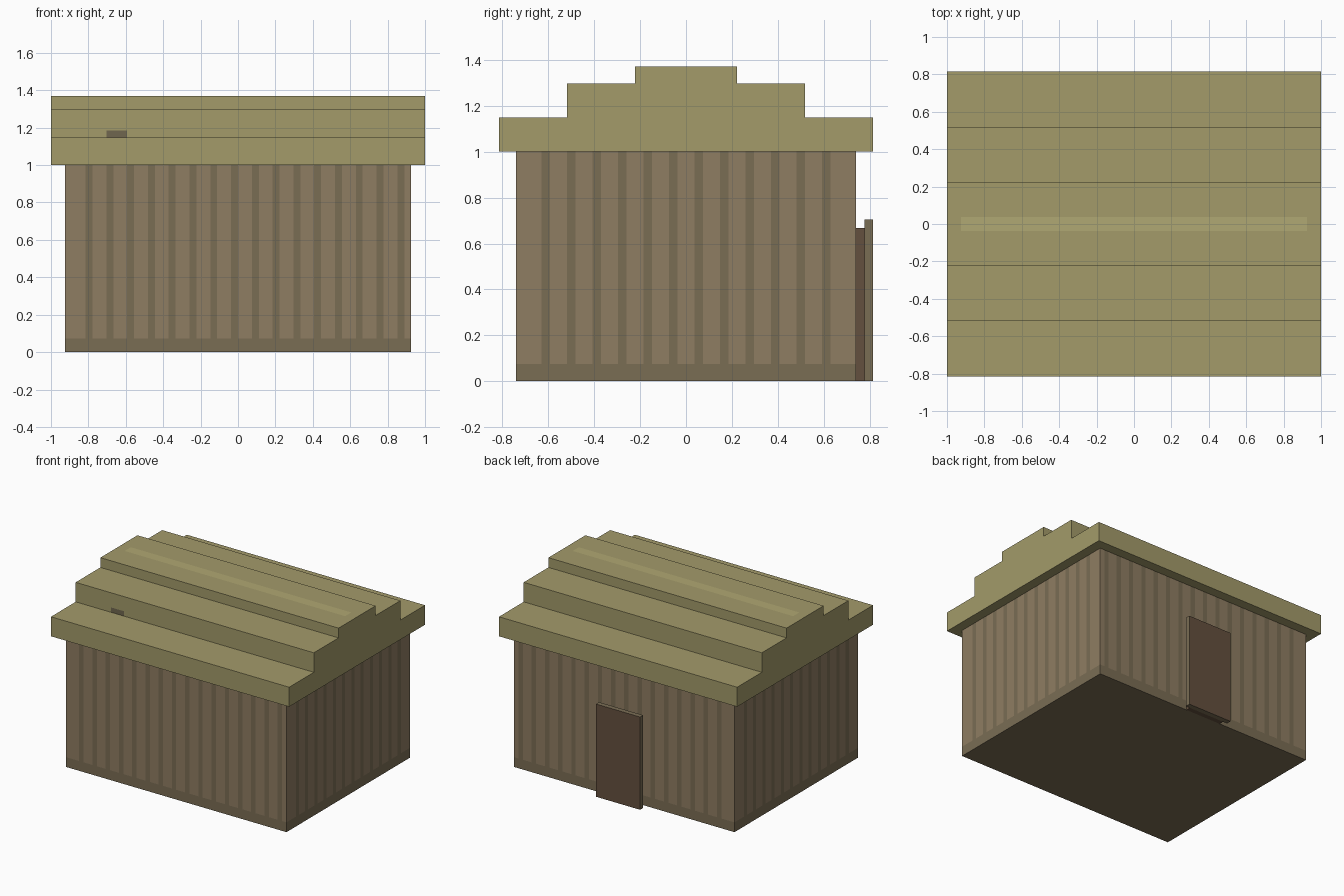
import bpy, bmesh
from mathutils import Vector

if "Cube" in bpy.data.objects:
    bpy.data.objects.remove(bpy.data.objects["Cube"])

U = 1 / 27  # one block; the whole model sits on this grid


def mat(name, r, g, b):
    m = bpy.data.materials.new(name)
    lin = [((c / 255 + 0.055) / 1.055) ** 2.4 for c in (r, g, b)]
    m.diffuse_color = (*lin, 1)
    m.use_nodes = True
    m.node_tree.nodes["Principled BSDF"].inputs["Base Color"].default_value = m.diffuse_color
    return m


WALL = mat("wall_boards", 143, 125, 98)
TRIM = mat("board_gaps", 122, 109, 84)
ROOF = mat("thatch", 163, 155, 106)
RIDGE = mat("ridge_thatch", 176, 168, 115)
VENT = mat("vent_dark", 112, 102, 78)
DOOR = mat("door_wood", 100, 80, 62)


def build(name, profile, x0, x1, mats, cuts=(), paint=None):
    """Extrude a (y, z) profile along x, slice it, then colour faces."""
    bm = bmesh.new()
    face = bm.faces.new([bm.verts.new((x0, y, z)) for y, z in profile])
    ext = bmesh.ops.extrude_face_region(bm, geom=[face], use_keep_orig=True)
    moved = [v for v in ext["geom"] if isinstance(v, bmesh.types.BMVert)]
    bmesh.ops.translate(bm, verts=moved, vec=(x1 - x0, 0, 0))
    for axis, pos in cuts:
        n = Vector((0, 0, 0))
        n[axis] = 1
        bmesh.ops.bisect_plane(bm, geom=bm.verts[:] + bm.edges[:] + bm.faces[:],
                               plane_co=n * pos, plane_no=n, dist=1e-4)
    bmesh.ops.recalc_face_normals(bm, faces=bm.faces[:])
    bm.normal_update()
    if paint:
        for f in bm.faces:
            f.material_index = paint(f.calc_center_median(), f.normal)
    bmesh.ops.scale(bm, vec=(U, U, U), verts=bm.verts[:])
    me = bpy.data.meshes.new(name)
    bm.to_mesh(me)
    bm.free()
    for m in mats:
        me.materials.append(m)
    ob = bpy.data.objects.new(name, me)
    bpy.context.collection.objects.link(ob)
    return ob


def rect(y0, y1, z0, z1):
    return [(y0, z0), (y1, z0), (y1, z1), (y0, z1)]


# Walls: flush dark strips every three blocks and a dark base band
xs = range(-22, 24, 3)
ys = range(-17, 17, 3)
wall_cuts = [(2, 2)]
wall_cuts += [(0, x + d) for x in xs for d in (0, 1)]
wall_cuts += [(1, y + d) for y in ys for d in (0, 1)]


def paint_wall(c, n):
    if abs(n.z) > 0.5 or c.z < 2:
        return 1
    v, starts = (c.x, xs) if abs(n.y) > 0.5 else (c.y, ys)
    return int(any(s < v < s + 1 for s in starts))


build("walls", rect(-20, 20, 0, 27), -25, 25, [WALL, TRIM], wall_cuts, paint_wall)

# Stepped roof with a lighter ridge strip and a small dark vent in front
half = [(22, 27), (22, 31), (14, 31), (14, 35), (6, 35), (6, 37)]
roof_profile = half + [(-y, z) for y, z in reversed(half)]
roof_cuts = [(0, -25), (0, 25), (0, -19), (0, -16), (1, -1), (1, 1), (2, 32)]


def paint_roof(c, n):
    if n.z > 0.5 and abs(c.y) < 1 and abs(c.x) < 25:
        return 1
    if n.y < -0.5 and -19 < c.x < -16 and 31 < c.z < 32:
        return 2
    return 0


build("roof", roof_profile, -27, 27, [ROOF, RIDGE, VENT], roof_cuts, paint_roof)

# Door on the back: narrow inner layer and a wider outer panel
build("door_backing", rect(20, 21, 0, 18), -4, 4, [DOOR])
build("door_panel", rect(21, 22, 0, 19), -5, 5, [TRIM, DOOR],
      paint=lambda c, n: int(n.y > 0.5))
